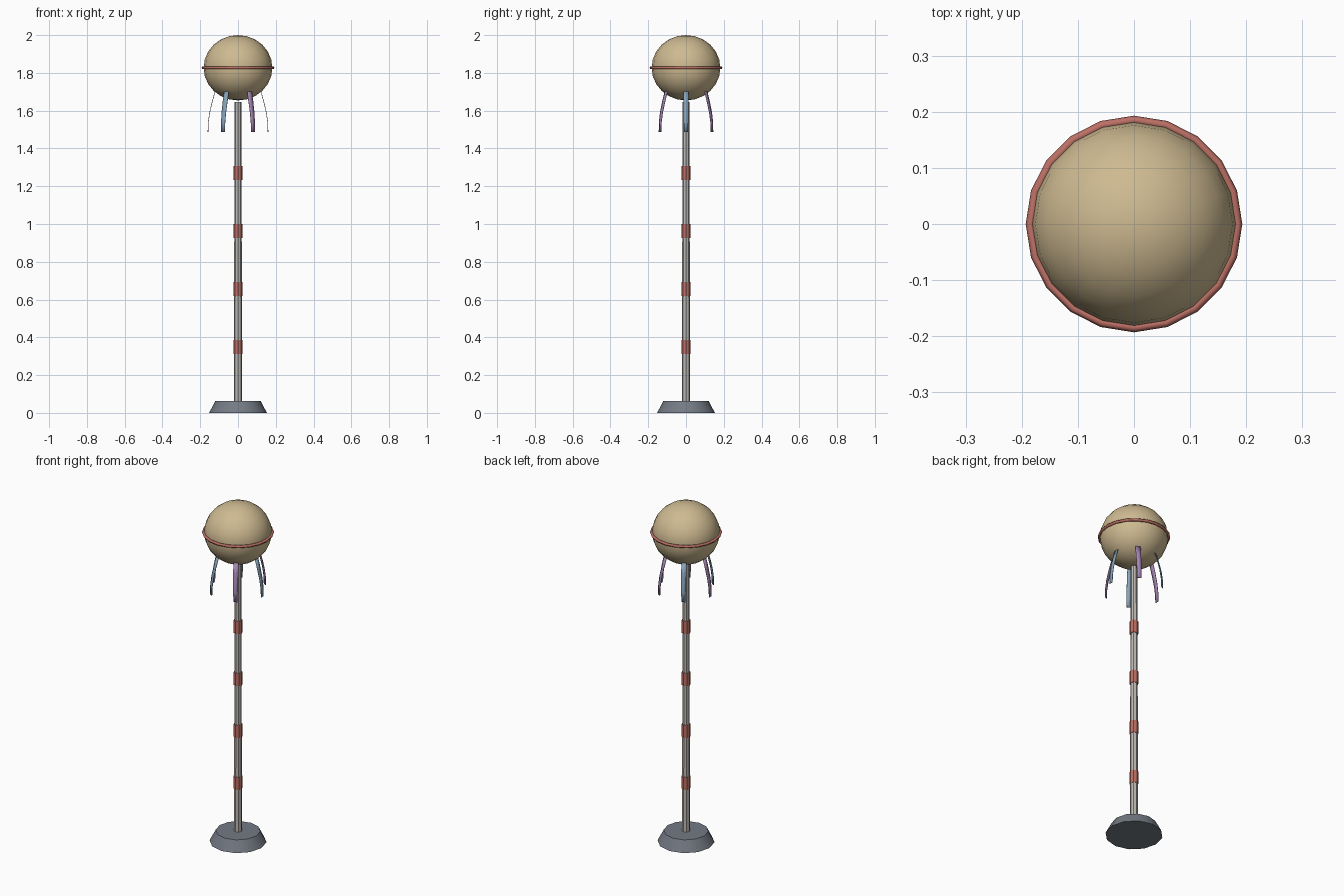
import bpy, bmesh, math
from mathutils import Matrix, Vector

cube = bpy.data.objects.get("Cube")
if cube:
    bpy.data.objects.remove(cube, do_unlink=True)


def material(name, rgb):
    """Flat colour given as 0-255 sRGB, stored as linear."""
    lin = [((c / 255 + 0.055) / 1.055) ** 2.4 for c in rgb]
    m = bpy.data.materials.new(name)
    m.use_nodes = True
    m.diffuse_color = (*lin, 1)
    m.node_tree.nodes["Principled BSDF"].inputs["Base Color"].default_value = (*lin, 1)
    return m


TAN = material("warm tan", (206, 186, 145))
RED = material("dusty red", (188, 112, 101))
GREY = material("light grey", (190, 185, 179))
SLATE = material("slate grey", (116, 122, 132))
BLUE = material("ribbon blue", (134, 164, 186))
PURPLE = material("ribbon purple", (165, 134, 180))


def finish(obj, name, mat, angle=35):
    obj.name = name
    obj.data.materials.append(mat)
    bpy.ops.object.select_all(action="DESELECT")
    obj.select_set(True)
    bpy.context.view_layer.objects.active = obj
    bpy.ops.object.shade_smooth_by_angle(angle=math.radians(angle))
    return obj


def column(name, mat, sides, r_low, r_high, z_low, z_high):
    bpy.ops.mesh.primitive_cone_add(vertices=sides, radius1=r_low, radius2=r_high,
                                    depth=z_high - z_low,
                                    location=(0, 0, (z_low + z_high) / 2))
    return finish(bpy.context.object, name, mat)


# Foot, mast and painted collars
column("base", SLATE, 12, 0.153, 0.12, 0, 0.063)
column("pole", GREY, 8, 0.022, 0.018, 0.05, 1.645)
for i in range(4):
    z = 0.35 + i * 0.307
    column(f"pole_band_{i + 1}", RED, 8, 0.024, 0.024, z - 0.037, z + 0.037)

# Slightly flattened globe with a ring around its middle
CENTRE = (0, 0, 1.827)
bpy.ops.mesh.primitive_uv_sphere_add(segments=20, ring_count=12, radius=0.182, location=CENTRE)
globe = bpy.context.object
globe.scale.z = 0.95
finish(globe, "globe", TAN)
bpy.ops.mesh.primitive_torus_add(major_segments=20, minor_segments=6, major_radius=0.185,
                                 minor_radius=0.008, location=CENTRE)
finish(bpy.context.object, "globe_ring", RED, 65)

# Hanging ribbons: (distance from axis, height, half width) down the strip
PROFILE = [(0.122, 1.70, 0.014), (0.137, 1.645, 0.014),
           (0.150, 1.59, 0.013), (0.157, 1.54, 0.012), (0.159, 1.487, 0.011)]


def ribbon(name, mat, turn):
    bm = bmesh.new()
    rot = Matrix.Rotation(turn, 3, "Z")
    rows = [[bm.verts.new(rot @ Vector((r, side * w, z))) for side in (-1, 1)]
            for r, z, w in PROFILE]
    for a, b in zip(rows, rows[1:]):
        bm.faces.new((a[0], b[0], b[1], a[1]))
    mesh = bpy.data.meshes.new(name)
    bm.to_mesh(mesh)
    bm.free()
    obj = bpy.data.objects.new(name, mesh)
    bpy.context.collection.objects.link(obj)
    finish(obj, name, mat)
    solid = obj.modifiers.new("Thickness", "SOLIDIFY")
    solid.thickness = 0.003
    solid.offset = 0


for i in range(6):
    ribbon(f"ribbon_{i + 1}", PURPLE if i % 2 else BLUE, math.radians(60 * i))
